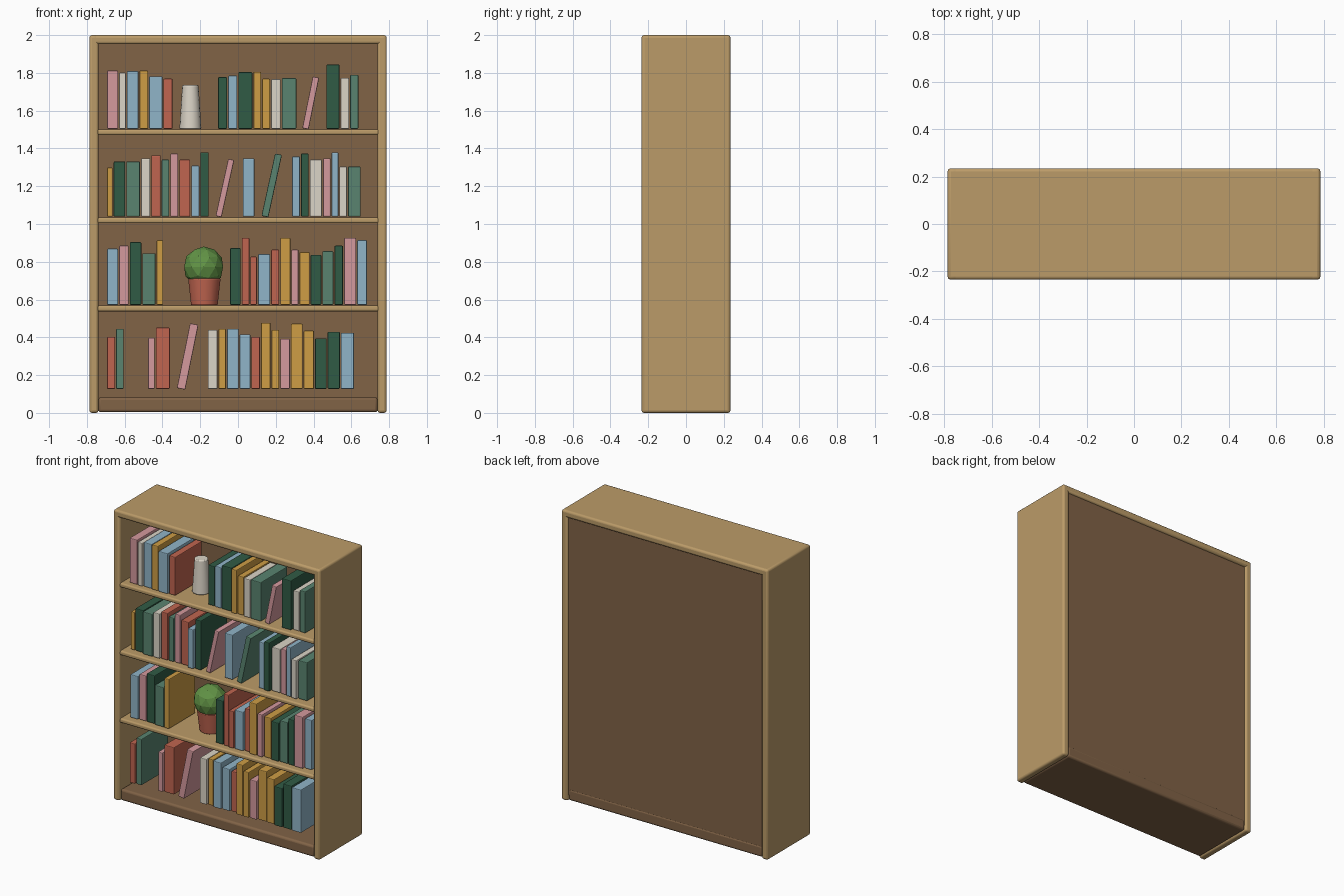
import bpy, bmesh, math, random
from mathutils import Matrix

if "Cube" in bpy.data.objects:
    bpy.data.objects.remove(bpy.data.objects["Cube"])

random.seed(4)


def material(name, rgb):
    m = bpy.data.materials.new(name)
    m.diffuse_color = (*rgb, 1)
    m.use_nodes = True
    m.node_tree.nodes["Principled BSDF"].inputs["Base Color"].default_value = m.diffuse_color
    return m


MAT = {
    "tan": material("tan wood", (0.50, 0.33, 0.14)),
    "brown": material("brown wood", (0.22, 0.125, 0.062)),
    "pink": material("pink", (0.66, 0.32, 0.34)),
    "blue": material("pale blue", (0.28, 0.46, 0.58)),
    "gold": material("gold", (0.62, 0.34, 0.06)),
    "cream": material("cream", (0.71, 0.66, 0.57)),
    "red": material("terracotta", (0.53, 0.13, 0.08)),
    "dark": material("dark green", (0.03, 0.105, 0.06)),
    "sage": material("sage green", (0.10, 0.23, 0.16)),
    "leaf": material("leaf green", (0.12, 0.29, 0.06)),
}


def finish(name, bm, mat, bevel=0.0, segments=2):
    me = bpy.data.meshes.new(name)
    bm.to_mesh(me)
    bm.free()
    me.materials.append(MAT[mat])
    ob = bpy.data.objects.new(name, me)
    bpy.context.collection.objects.link(ob)
    if bevel:
        mod = ob.modifiers.new("soft_edges", "BEVEL")
        mod.width = bevel
        mod.segments = segments
        mod.limit_method = "ANGLE"
    return ob


def box(name, x, y, z, mat, bevel, segments=2):
    """Box from (min, max) pairs; the origin stays at the world origin."""
    bm = bmesh.new()
    size = Matrix.Diagonal((x[1] - x[0], y[1] - y[0], z[1] - z[0], 1))
    mid = Matrix.Translation((sum(x) / 2, sum(y) / 2, sum(z) / 2))
    bmesh.ops.create_cube(bm, size=1, matrix=mid @ size)
    return finish(name, bm, mat, bevel, segments)


def smooth(ob, angle):
    bpy.ops.object.select_all(action="DESELECT")
    ob.select_set(True)
    bpy.context.view_layer.objects.active = ob
    bpy.ops.object.shade_smooth_by_angle(angle=math.radians(angle))


# Case: sides, top, plinth, back and shelves
W, D, T = 0.787, 0.235, 0.048
for side, s in (("left", -1), ("right", 1)):
    xs = sorted((s * W, s * (W - T)))
    smooth(box(side + "_side", xs, (-D, D), (0, 2), "tan", 0.014, 3), 40)
smooth(box("top_board", (-W, W), (-D, D), (2 - T, 2), "tan", 0.014, 3), 40)
smooth(box("plinth", (-W + T, W - T), (-0.225, 0.225), (0.004, 0.082), "brown", 0.014, 3), 40)
box("back_panel", (-W + 0.03, W - 0.03), (0.2, 0.222), (0.04, 1.97), "brown", 0)
for i, top in enumerate((0.568, 1.034, 1.501)):
    smooth(box(f"shelf_{i + 1}", (-W + 0.03, W - 0.03), (-0.226, 0.21),
               (top - 0.03, top), "tan", 0.01, 3), 40)


# Books: width and height in hundredths
def book(x, z, mat, w, h, lean=0.0):
    w, h = w / 100, h / 100
    front = -0.185 + random.uniform(-0.012, 0.012)
    ob = box("book", (-w / 2, w / 2), (front, front + 0.29), (0, h), mat, 0.005)
    ob.location = (x + w / 2, 0, z)
    ob.rotation_euler.y = math.radians(lean)


def book_run(x, z, books, gap=0.006):
    for mat, w, h in books:
        book(x, z, mat, w, h)
        x += w / 100 + gap


# Top shelf books
z = 1.504
book_run(-0.693, z, [("pink", 5.8, 30.8), ("cream", 3.5, 29.7), ("blue", 6.1, 30.5),
                     ("gold", 4.5, 30.8), ("blue", 6.9, 27.8), ("red", 4.8, 26.5)])
book_run(-0.106, z, [("dark", 4.8, 27.3), ("blue", 4.8, 28.1), ("dark", 7.4, 30),
                     ("gold", 4, 30.2), ("gold", 4.2, 26.5), ("cream", 5, 26.3),
                     ("sage", 7.7, 26.8)])
book(0.34, z, "pink", 3.4, 27.9, 11.5)
book_run(0.468, z, [("dark", 6.9, 34), ("cream", 4.5, 27), ("sage", 4.3, 28.6)])

# Second shelf books
z = 1.039
book_run(-0.693, z, [("gold", 2.9, 26), ("dark", 6.1, 29.2), ("sage", 7.2, 29.2),
                     ("cream", 4.8, 30.8), ("red", 4.9, 32.4), ("sage", 4, 30.2),
                     ("pink", 4.1, 33.4), ("red", 5.8, 30.2), ("blue", 4.2, 27),
                     ("dark", 4.4, 34)])
book(-0.119, z, "pink", 3.2, 31, 12.5)
book(0.026, z, "blue", 6.1, 30.8)
book(0.124, z, "sage", 3.7, 33.8, 12.3)
book_run(0.286, z, [("blue", 4.2, 31.8), ("dark", 4, 33.4), ("cream", 6.4, 30.2),
                    ("pink", 4, 30.8), ("blue", 3.5, 34), ("cream", 4, 26.5),
                    ("sage", 6.6, 26.5)])

# Third shelf books
z = 0.572
book_run(-0.693, z, [("blue", 5.8, 29.7), ("pink", 5, 31.3), ("dark", 6.1, 33.2),
                     ("sage", 6.9, 27.3), ("gold", 3.5, 34.2)])
book_run(-0.042, z, [("dark", 5.6, 30), ("red", 4, 35.5), ("red", 3.4, 25.5),
                     ("blue", 6.4, 26.8), ("red", 4.2, 29.2), ("gold", 5.3, 35.5),
                     ("pink", 3.7, 29.2), ("gold", 5.3, 27.9), ("dark", 5.6, 26.5),
                     ("sage", 5.8, 28.4), ("dark", 4.5, 31.3), ("pink", 6.3, 35.5),
                     ("blue", 5.2, 34.2)])

# Bottom books
z = 0.127
book_run(-0.693, z, [("red", 4.2, 27.6), ("sage", 4, 31.8)])
book_run(-0.476, z, [("pink", 3.5, 27), ("red", 7.4, 32.4)])
book(-0.324, z, "pink", 4.5, 35, 11.5)
book_run(-0.159, z, [("cream", 5, 31.3), ("gold", 3.9, 31.8), ("blue", 6.1, 31.8),
                     ("blue", 5.6, 28.9), ("red", 4.5, 27.6), ("gold", 5, 35),
                     ("gold", 4, 31.3), ("pink", 5, 26.5), ("gold", 6.2, 34.5),
                     ("gold", 5.4, 30.8), ("dark", 6.1, 26.8), ("dark", 6.4, 30.2),
                     ("blue", 6.9, 29.7)])


# Vase and plant pot
def cone(name, x, y, z0, z1, r0, r1, sides, mat, bevel):
    bm = bmesh.new()
    bmesh.ops.create_cone(bm, cap_ends=True, segments=sides, radius1=r0, radius2=r1,
                          depth=z1 - z0, matrix=Matrix.Translation((x, y, (z0 + z1) / 2)))
    ob = finish(name, bm, mat, bevel)
    ob.modifiers and setattr(ob.modifiers[0], "angle_limit", math.radians(50))
    smooth(ob, 40)


cone("vase", -0.252, -0.04, 1.503, 1.735, 0.058, 0.043, 16, "cream", 0.006)
cone("plant_pot", -0.178, -0.04, 0.57, 0.711, 0.072, 0.088, 14, "red", 0.004)

# Faceted plant ball
bm = bmesh.new()
bmesh.ops.create_icosphere(bm, subdivisions=2, radius=0.108,
                           matrix=Matrix.Translation((-0.182, -0.04, 0.773)))
finish("plant_leaves", bm, "leaf")
